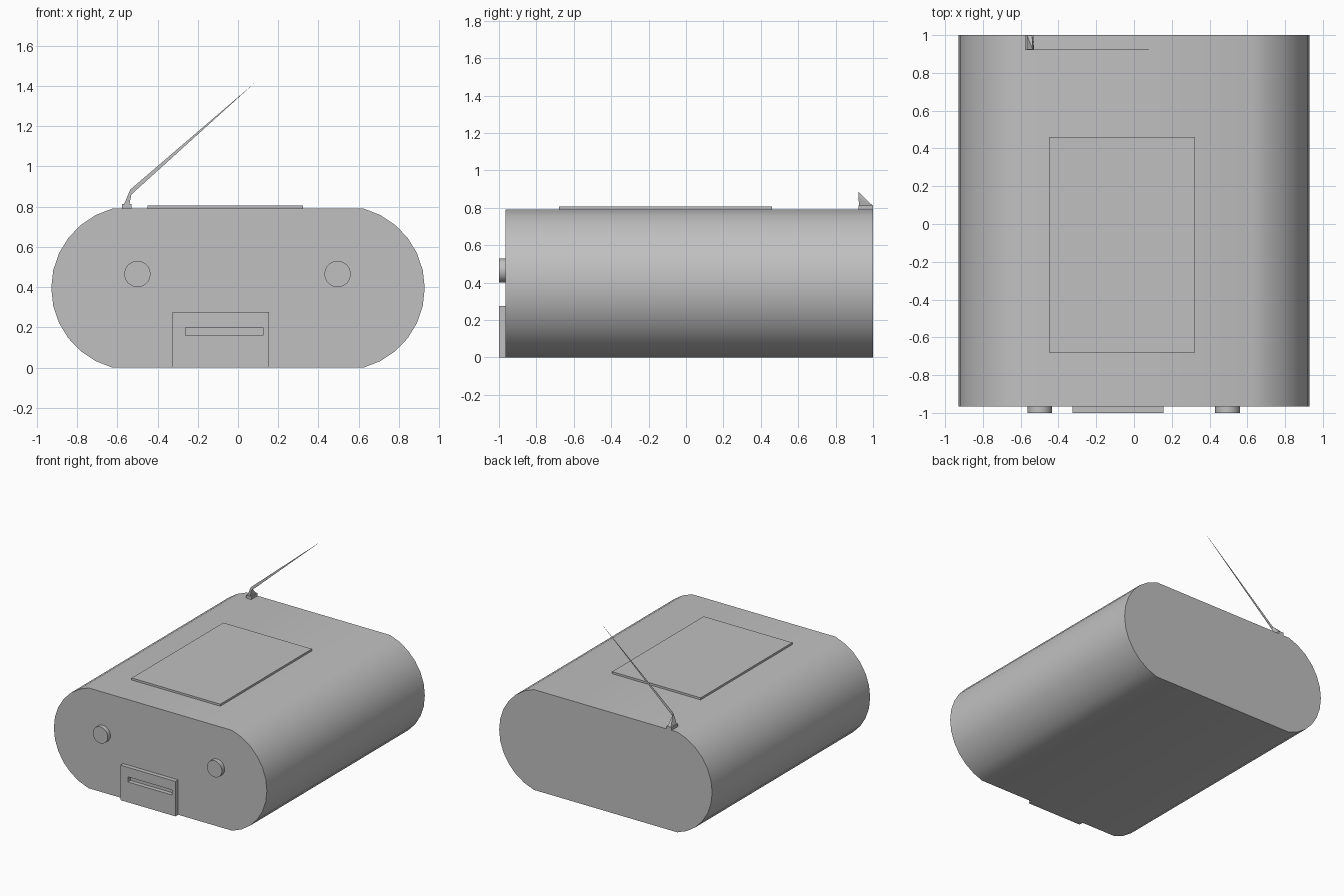
import bpy, bmesh
from math import sin, cos, pi, radians, hypot, acos

cube = bpy.data.objects.get("Cube")
if cube:
    bpy.data.objects.remove(cube)

grey = bpy.data.materials.new("plain grey")
grey.use_nodes = True
colour = (0.53, 0.53, 0.53, 1)
grey.diffuse_color = colour
grey.node_tree.nodes["Principled BSDF"].inputs["Base Color"].default_value = colour


def finish(name, bm, smooth=False):
    bmesh.ops.recalc_face_normals(bm, faces=bm.faces[:])
    mesh = bpy.data.meshes.new(name)
    bm.to_mesh(mesh)
    bm.free()
    mesh.materials.append(grey)
    obj = bpy.data.objects.new(name, mesh)
    bpy.context.collection.objects.link(obj)
    if smooth:
        bpy.ops.object.select_all(action='DESELECT')
        obj.select_set(True)
        bpy.context.view_layer.objects.active = obj
        bpy.ops.object.shade_smooth_by_angle(angle=radians(35))
    return obj


def prism(name, loops, y0, y1, smooth=False):
    """Extrude x-z outlines (the first outer, the rest holes) from y0 to y1."""
    bm = bmesh.new()
    edges = []
    for loop in loops:
        vs = [bm.verts.new((x, y0, z)) for x, z in loop]
        edges += [bm.edges.new((a, b)) for a, b in zip(vs, vs[1:] + vs[:1])]
    bmesh.ops.triangle_fill(bm, edges=edges, use_beauty=True, normal=(0, -1, 0))
    ext = bmesh.ops.extrude_face_region(bm, geom=bm.faces[:])
    moved = [g for g in ext["geom"] if isinstance(g, bmesh.types.BMVert)]
    bmesh.ops.translate(bm, verts=moved, vec=(0, y1 - y0, 0))
    return finish(name, bm, smooth)


def rect(x0, x1, z0, z1):
    return [(x0, z0), (x1, z0), (x1, z1), (x0, z1)]


FRONT, BODY_FRONT, BACK = -1.0, -0.966, 1.0
HALF_W, FLAT_W, MID = 0.928, 0.625, 0.395

# Body: flat top and bottom with a circular arc on each side
bulge = HALF_W - FLAT_W
radius = hypot(bulge, MID) ** 2 / (2 * bulge)
centre = HALF_W - radius
sweep = acos((FLAT_W - centre) / radius)
STEPS = 12
angles = [sweep * (2 * i / STEPS - 1) for i in range(STEPS + 1)]
side = [(centre + radius * cos(a), MID + radius * sin(a)) for a in angles]
outline = side + [(-x, z) for x, z in reversed(side)]
prism("body", [outline], BODY_FRONT, BACK, smooth=True)

# Front panel with an open slot
prism("front_panel", [rect(-0.325, 0.155, 0, 0.275), rect(-0.26, 0.125, 0.16, 0.20)],
      FRONT, BODY_FRONT)

# Knobs
for name, x in (("right_knob", -0.5), ("left_knob", 0.495)):
    ring = [(x + 0.065 * cos(2 * pi * i / 32), 0.465 + 0.065 * sin(2 * pi * i / 32))
            for i in range(32)]
    prism(name, [ring], FRONT, BODY_FRONT, smooth=True)

# Lid plate on top
prism("top_lid", [rect(-0.45, 0.322, 0.785, 0.806)], -0.68, 0.46)

# Antenna foot, wedge-shaped elbow and thin flat whip
prism("antenna_foot", [rect(-0.576, -0.53, 0.785, 0.812)], 0.922, BACK)

elbow_tip = [(-0.535, 0.885), (-0.53, 0.86)]
bm = bmesh.new()
for x in (-0.567, -0.54):
    for y in (0.925, BACK):
        bm.verts.new((x, y, 0.81))
for x, z in elbow_tip:
    bm.verts.new((x, 0.922, z))
bmesh.ops.convex_hull(bm, input=bm.verts[:])
finish("antenna_elbow", bm)

prism("antenna_whip", [elbow_tip + [(0.08, 1.412)]], 0.921, 0.923)
